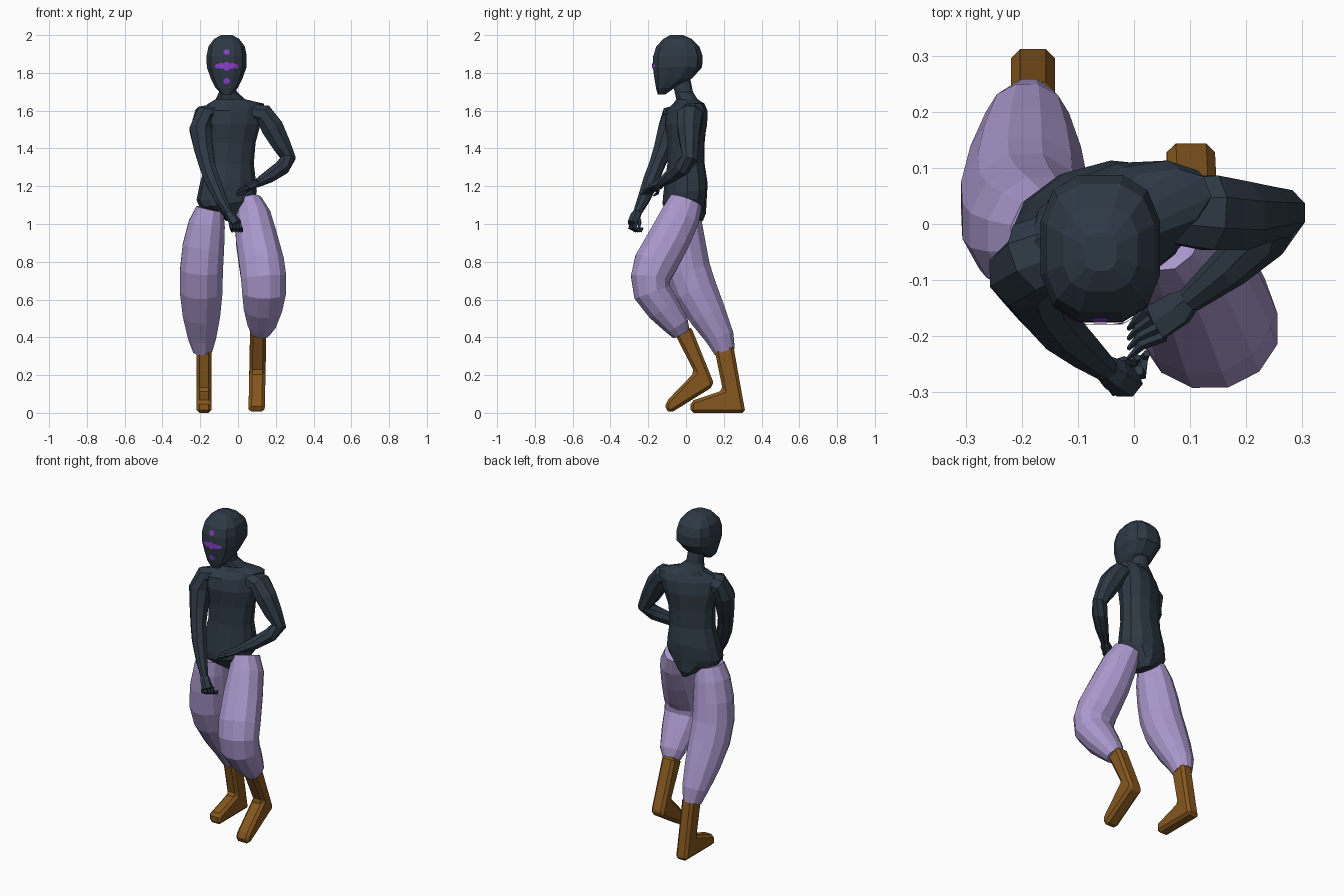
import bpy, bmesh, math
from mathutils import Vector
from mathutils.bvhtree import BVHTree


def material(name, rgb):
    m = bpy.data.materials.new(name)
    m.diffuse_color = (*rgb, 1)
    return m


SLATE = material("dark slate", (0.027, 0.041, 0.058))
LILAC = material("lilac cloth", (0.40, 0.31, 0.60))
BROWN = material("brown leather", (0.235, 0.095, 0.013))
PURPLE = material("purple paint", (0.25, 0.05, 0.60))


def finish(name, bm, mat):
    bmesh.ops.recalc_face_normals(bm, faces=bm.faces)
    mesh = bpy.data.meshes.new(name)
    bm.to_mesh(mesh)
    bm.free()
    mesh.materials.append(mat)
    ob = bpy.data.objects.new(name, mesh)
    bpy.context.collection.objects.link(ob)
    return ob


def skin(name, rings, mat):
    """Bridge a list of equal-length point rings and cap both ends."""
    bm = bmesh.new()
    vs = [[bm.verts.new(p) for p in r] for r in rings]
    n = len(vs[0])
    for a, b in zip(vs, vs[1:]):
        for i in range(n):
            j = (i + 1) % n
            bm.faces.new((a[i], a[j], b[j], b[i]))
    bm.faces.new(vs[0][::-1])
    bm.faces.new(vs[-1])
    return finish(name, bm, mat)


def stack(name, rows, mat, n=12, square=0.8):
    """Horizontal rings: z, cx, cy, rx, ry, twist in degrees, sideways tilt."""
    rings = []
    for z, cx, cy, rx, ry, twist, tilt in rows:
        t, ring = math.radians(twist), []
        for i in range(n):
            a = 2 * math.pi * (i + 0.5) / n
            c, s = math.cos(a), math.sin(a)
            x = rx * math.copysign(abs(c) ** square, c)
            y = ry * math.copysign(abs(s) ** square, s)
            ring.append((cx + x * math.cos(t) - y * math.sin(t),
                         cy + x * math.sin(t) + y * math.cos(t), z + x * tilt))
        rings.append(ring)
    return skin(name, rings, mat)


def limb(name, rows, mat, n=8, ref=(1, 0, 0)):
    """Tube along a path: x, y, z, radius along ref, radius across it."""
    pts = [Vector(r[:3]) for r in rows]
    rings = []
    for i, (p, r) in enumerate(zip(pts, rows)):
        a, b = pts[max(i - 1, 0)], pts[min(i + 1, len(pts) - 1)]
        t = ((p - a).normalized() + (b - p).normalized()).normalized()
        u = Vector(ref)
        u = (u - t * u.dot(t)).normalized()
        v = t.cross(u)
        ang = [2 * math.pi * (k + 0.5) / n for k in range(n)]
        rings.append([p + u * r[3] * math.cos(q) + v * r[4] * math.sin(q) for q in ang])
    return skin(name, rings, mat)


# Torso and neck, twisted so the left shoulder leads
stack("torso", [
    (1.015, -0.035, 0.03, 0.022, 0.06, 10, 0), (1.055, -0.042, 0.012, 0.075, 0.095, 14, 0.1),
    (1.11, -0.055, -0.008, 0.148, 0.112, 16, 0.15), (1.15, -0.06, -0.005, 0.162, 0.112, 16, 0.15),
    (1.22, -0.055, 0.0, 0.15, 0.109, 15, 0.1),
    (1.32, -0.045, 0.0, 0.13, 0.095, 14, 0), (1.43, -0.04, 0.0, 0.135, 0.094, 17, 0),
    (1.53, -0.035, 0.0, 0.16, 0.102, 22, 0), (1.60, -0.03, 0.003, 0.175, 0.088, 24, 0),
    (1.637, -0.01, 0.015, 0.155, 0.065, 20, 0), (1.66, -0.04, 0.005, 0.08, 0.055, 10, 0),
    (1.70, -0.053, -0.012, 0.048, 0.05, 0, 0), (1.79, -0.06, -0.03, 0.05, 0.05, 0, 0)],
    SLATE, square=0.92)

# Head
head = stack("head", [
    (1.685, -0.06, -0.13, 0.025, 0.02, 0, 0), (1.72, -0.06, -0.11, 0.06, 0.05, 0, 0),
    (1.77, -0.06, -0.068, 0.086, 0.102, 0, 0), (1.83, -0.06, -0.045, 0.108, 0.134, 0, 0),
    (1.89, -0.06, -0.043, 0.109, 0.134, 0, 0), (1.94, -0.06, -0.043, 0.099, 0.117, 0, 0),
    (1.98, -0.06, -0.045, 0.068, 0.077, 0, 0), (2.0, -0.06, -0.05, 0.03, 0.035, 0, 0)],
    SLATE, square=0.75)

# Painted face marks, draped on the head: x offset, z, half width, half height
tree = BVHTree.FromPolygons([v.co for v in head.data.vertices],
                            [p.vertices[:] for p in head.data.polygons])
bm = bmesh.new()
for dx, z, w, h in [(0, 1.91, 0.017, 0.015), (0, 1.757, 0.018, 0.016),
                    (0, 1.835, 0.022, 0.024), (-0.03, 1.837, 0.018, 0.016),
                    (0.03, 1.837, 0.018, 0.016), (-0.051, 1.835, 0.013, 0.012),
                    (0.051, 1.835, 0.013, 0.012)]:
    outline = []
    for k in range(8):
        a = math.pi * (k + 0.5) / 4
        x, zz = -0.06 + dx + w * math.cos(a), z + h * math.sin(a)
        hit = tree.ray_cast(Vector((x, -1, zz)), Vector((0, 1, 0)))[0]
        outline.append(bm.verts.new((x, (hit.y if hit else -0.15) - 0.004, zz)))
    bm.faces.new(outline)
marks = finish("face_marks", bm, PURPLE)
for p in marks.data.polygons:
    if p.normal.y > 0:
        p.flip()

# Arms: one hangs across the front, the other is bent at the elbow
limb("hanging_arm", [
    (-0.10, -0.02, 1.595, 0.06, 0.045), (-0.18, -0.06, 1.577, 0.070, 0.056),
    (-0.198, -0.088, 1.50, 0.066, 0.064), (-0.183, -0.12, 1.40, 0.054, 0.054),
    (-0.163, -0.155, 1.31, 0.044, 0.046), (-0.135, -0.185, 1.23, 0.044, 0.044),
    (-0.09, -0.225, 1.13, 0.034, 0.034), (-0.05, -0.258, 1.06, 0.023, 0.023)],
    SLATE, ref=(0, 1, 0))
limb("bent_arm", [
    (0.05, 0.025, 1.595, 0.06, 0.045), (0.135, 0.02, 1.58, 0.072, 0.058),
    (0.182, 0.015, 1.51, 0.066, 0.064), (0.23, 0.018, 1.42, 0.053, 0.053),
    (0.266, 0.02, 1.35, 0.046, 0.042), (0.235, -0.02, 1.30, 0.046, 0.042),
    (0.17, -0.078, 1.255, 0.038, 0.037), (0.10, -0.135, 1.215, 0.024, 0.023)],
    SLATE, ref=(0, 1, 0))

# Hands: palm plus four fingers and a thumb each
limb("hanging_palm", [
    (-0.06, -0.25, 1.07, 0.02, 0.02), (-0.035, -0.268, 1.04, 0.03, 0.028),
    (-0.012, -0.285, 1.00, 0.028, 0.032)], SLATE, 6, (0, 1, 0))
for k in range(4):
    d = k * 0.016
    limb(f"hanging_finger_{k + 1}", [
        (-0.04 + d, -0.285 + d * 0.5, 1.01, 0.010, 0.010),
        (-0.035 + d, -0.298 + d * 0.6, 0.98, 0.010, 0.010),
        (-0.03 + d, -0.268 + d * 0.6, 0.963, 0.009, 0.009),
        (-0.026 + d, -0.25 + d * 0.4, 0.98, 0.007, 0.007)], SLATE, 5)
limb("hanging_thumb", [
    (-0.04, -0.255, 1.04, 0.011, 0.011), (-0.015, -0.245, 1.01, 0.010, 0.010),
    (0.0, -0.25, 0.975, 0.006, 0.006)], SLATE, 5)
limb("bent_palm", [
    (0.105, -0.13, 1.218, 0.02, 0.02), (0.08, -0.15, 1.205, 0.034, 0.02),
    (0.04, -0.175, 1.19, 0.036, 0.018)], SLATE, 6, (0, 1, 0))
for k in range(4):
    d = k * 0.016
    limb(f"bent_finger_{k + 1}", [
        (0.055 - d * 0.7, -0.20 + d, 1.19, 0.010, 0.010),
        (0.015 - d * 0.2, -0.215 + d * 0.9, 1.175, 0.009, 0.009),
        (-0.01, -0.24 + d * 1.1, 1.155, 0.004, 0.004)], SLATE, 5, (0, 1, 0))
limb("bent_thumb", [
    (0.075, -0.15, 1.20, 0.012, 0.012), (0.03, -0.15, 1.165, 0.010, 0.010),
    (0.0, -0.17, 1.15, 0.005, 0.005)], SLATE, 5, (0, 1, 0))

# Baggy trouser legs
limb("forward_trouser_leg", [
    (0.055, 0.0, 1.12, 0.072, 0.09), (0.078, -0.03, 1.04, 0.098, 0.108),
    (0.098, -0.09, 0.92, 0.114, 0.115), (0.125, -0.162, 0.79, 0.123, 0.118),
    (0.136, -0.188, 0.715, 0.124, 0.108), (0.138, -0.180, 0.64, 0.120, 0.103),
    (0.132, -0.12, 0.555, 0.105, 0.092),
    (0.125, -0.05, 0.465, 0.077, 0.070), (0.117, -0.025, 0.42, 0.05, 0.05)], LILAC, 12)
limb("rear_trouser_leg", [
    (-0.148, -0.025, 1.08, 0.075, 0.09), (-0.165, -0.02, 1.00, 0.100, 0.108),
    (-0.183, -0.01, 0.88, 0.114, 0.120), (-0.193, 0.007, 0.76, 0.117, 0.126),
    (-0.195, 0.047, 0.65, 0.117, 0.122), (-0.193, 0.115, 0.52, 0.102, 0.103),
    (-0.19, 0.18, 0.40, 0.077, 0.078), (-0.187, 0.205, 0.325, 0.052, 0.058)], LILAC, 12)


def boot(name, profile, x_top, x_low, half):
    """Side profile (y, z) given a width, leaning from x_low up to x_top."""
    rings = [[(x_low + (x_top - x_low) * min(z / 0.4, 1) + s * half, y, z)
              for y, z in profile] for s in (-1, 1)]
    ob = skin(name, rings, BROWN)
    bev = ob.modifiers.new("soft edges", "BEVEL")
    bev.width, bev.segments, bev.limit_method = 0.016, 1, "ANGLE"


# Boots: one on its toes, one flat
boot("forward_boot", [
    (-0.08, 0.0), (0.145, 0.14), (0.142, 0.17), (0.025, 0.46), (-0.06, 0.42),
    (0.045, 0.215), (-0.105, 0.06), (-0.112, 0.018)], 0.107, 0.098, 0.043)
boot("rear_boot", [
    (0.025, 0.0), (0.315, 0.0), (0.298, 0.09), (0.25, 0.36), (0.15, 0.34),
    (0.195, 0.12), (0.14, 0.10), (0.025, 0.062)], -0.18, -0.180, 0.039)
